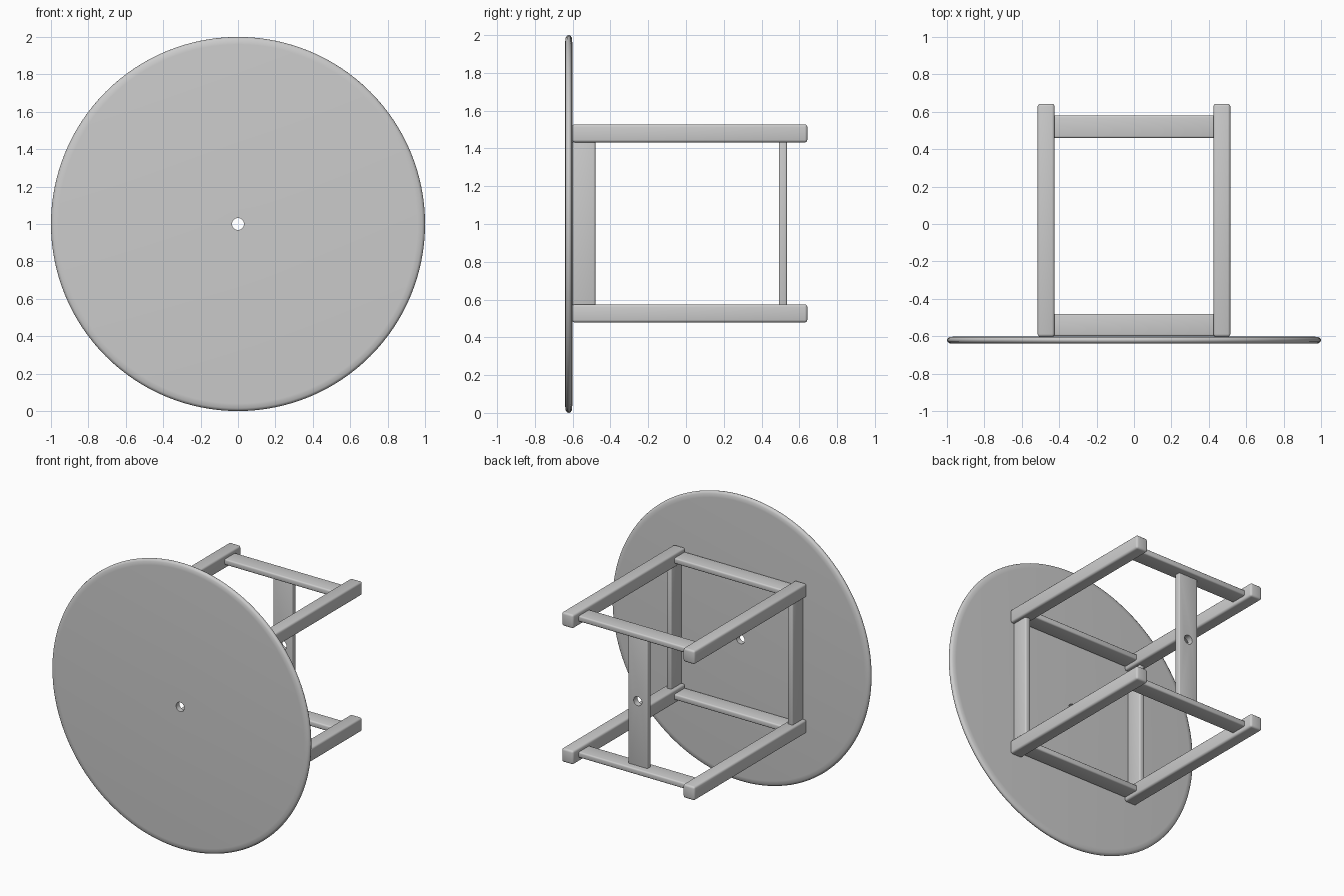
import bpy, bmesh
from math import pi, cos, sin

if "Cube" in bpy.data.objects:
    bpy.data.objects.remove(bpy.data.objects["Cube"])


def smooth(obj):
    bpy.ops.object.select_all(action='DESELECT')
    obj.select_set(True)
    bpy.context.view_layer.objects.active = obj
    bpy.ops.object.shade_smooth_by_angle(angle=0.7)


def link(name, bm):
    mesh = bpy.data.meshes.new(name)
    bmesh.ops.recalc_face_normals(bm, faces=bm.faces)
    bm.to_mesh(mesh)
    bm.free()
    obj = bpy.data.objects.new(name, mesh)
    bpy.context.collection.objects.link(obj)
    return obj


def bar(name, center, size, bevel=0.014):
    bm = bmesh.new()
    bmesh.ops.create_cube(bm, size=1)
    for v in bm.verts:
        v.co = [c + a * s for c, a, s in zip(center, v.co, size)]
    bmesh.ops.bevel(bm, geom=bm.edges[:], offset=bevel, segments=3,
                    profile=0.5, affect='EDGES')
    obj = link(name, bm)
    smooth(obj)
    return obj


# Round panel: closed profile (radius, y) swept around the y axis
profile = [(0.032, -0.602), (0.96, -0.602), (0.985, -0.604), (0.997, -0.612),
           (1.0, -0.62), (0.997, -0.63), (0.985, -0.638), (0.96, -0.64),
           (0.032, -0.64)]
N = 128
bm = bmesh.new()
rings = [[bm.verts.new((r * cos(2 * pi * i / N), y, 1 + r * sin(2 * pi * i / N)))
          for r, y in profile] for i in range(N)]
P = len(profile)
for i in range(N):
    a, b = rings[i], rings[(i + 1) % N]
    for j in range(P):
        k = (j + 1) % P
        bm.faces.new((a[j], a[k], b[k], b[j]))
smooth(link("round_panel", bm))

# Long rails running back from the panel, with cross bars and side posts
for level, z in (("lower", 0.527), ("upper", 1.48)):
    for side, x in (("left", -0.47), ("right", 0.47)):
        bar(f"{level}_{side}_rail", (x, 0.02, z), (0.09, 1.245, 0.096))
    for place, y in (("front", -0.54), ("rear", 0.52)):
        bar(f"{level}_{place}_cross_bar", (0, y, z), (0.87, 0.12, 0.04), 0.01)
for side, x in (("left", -0.47), ("right", 0.47)):
    bar(f"{side}_front_post", (x, -0.54, 1.003), (0.04, 0.12, 0.88), 0.01)

# Rear plate with a drilled hole
plate = bar("rear_plate", (0, 0.513, 1.003), (0.15, 0.042, 0.93), 0.008)
bpy.ops.mesh.primitive_cylinder_add(vertices=32, radius=0.032, depth=0.3,
                                    location=(0, 0.513, 1), rotation=(pi / 2, 0, 0))
cutter = bpy.context.object
cutter.name = "hole_cutter"
cutter.hide_render = True
mod = plate.modifiers.new("hole", 'BOOLEAN')
mod.operation = 'DIFFERENCE'
mod.solver = 'EXACT'
mod.object = cutter
bpy.context.view_layer.objects.active = plate
bpy.ops.object.modifier_apply(modifier="hole")
bpy.data.objects.remove(cutter)
smooth(plate)
